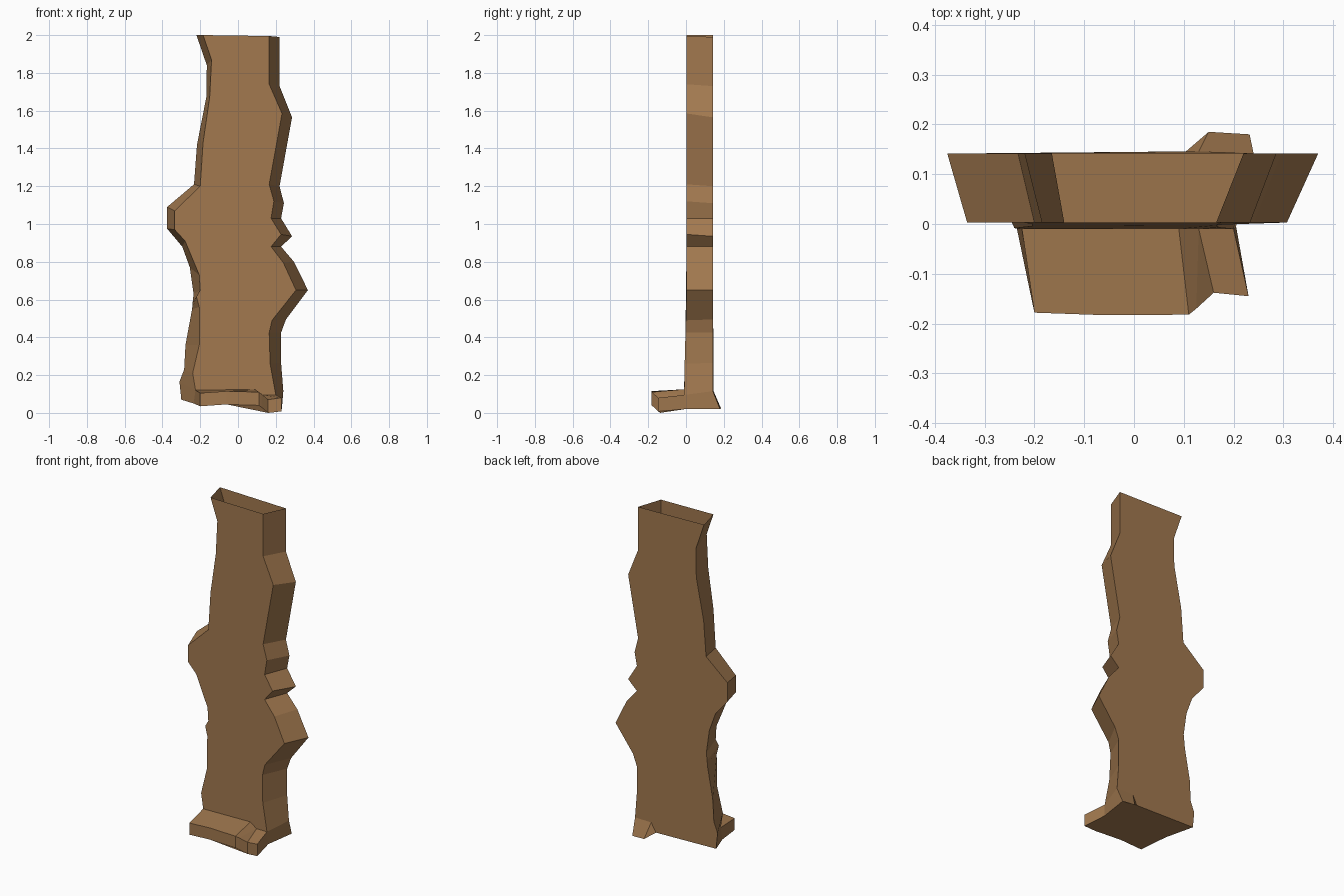
import bpy, bmesh

if "Cube" in bpy.data.objects:
    bpy.data.objects.remove(bpy.data.objects["Cube"])

# one flat colour
wood = bpy.data.materials.new("brown_wood")
wood.diffuse_color = (0.36, 0.19, 0.078, 1)
wood.use_nodes = True
wood.node_tree.nodes["Principled BSDF"].inputs["Base Color"].default_value = wood.diffuse_color

# jagged side outlines, top to bottom: front x, front z, back x, back z
LEFT = [(-.185, 2.0, -.22, 2.0), (-.14, 1.87, -.165, 1.84), (-.15, 1.67, -.168, 1.67),
        (-.185, 1.43, -.217, 1.42), (-.20, 1.2, -.233, 1.21), (-.335, 1.07, -.375, 1.09),
        (-.335, .97, -.375, .975), (-.28, .91, -.295, .88), (-.205, .73, -.255, .77),
        (-.20, .65, -.235, .63), (-.22, .615, -.24, .585), (-.205, .56, -.243, .55),
        (-.205, .36, -.278, .36), (-.24, .21, -.285, .23), (-.225, .12, -.31, .165)]
RIGHT = [(.165, 1.995, .22, 1.99), (.165, 1.74, .22, 1.73), (.233, 1.585, .286, 1.565),
         (.165, 1.21, .22, 1.2), (.19, 1.12, .243, 1.11), (.175, 1.03, .228, 1.03),
         (.228, .945, .286, .935), (.175, .88, .228, .88), (.24, .795, .296, .8),
         (.307, .65, .37, .65), (.18, .49, .254, .495), (.165, .425, .228, .425),
         (.17, .26, .228, .265), (.20, .095, .24, .115)]
# front foot outline: x, y, top z, bottom z
FOOT = [(-.20, -.178, .105, .035), (-.06, -.183, .115, .045), (.11, -.182, .11, .04),
        (.125, -.17, .10, .03), (.16, -.138, .07, .0), (.23, -.145, .08, .008)]

bm = bmesh.new()


def v(x, y, z):
    return bm.verts.new((x, y, z))


def front_y(z):
    return .003 - .013 * max(0, min(1, (.65 - z) / .5))


def side(rows):
    return ([v(a, front_y(b), b) for a, b, c, d in rows],
            [v(c, .142, d) for a, b, c, d in rows])


def strip(p, q):
    for i in range(len(p) - 1):
        bm.faces.new((p[i], p[i + 1], q[i + 1], q[i]))


fl, bl = side(LEFT)
fr, br = side(RIGHT)
foot_top = [v(x, y, t) for x, y, t, b in FOOT]
foot_low = [v(x, y, b) for x, y, t, b in FOOT]

# where the foot meets the trunk
m1, m2 = v(.09, -.01, .125), v(.13, -.01, .095)
left_front, left_back = v(-.235, -.01, .05), v(-.30, .142, .07)
right_front = v(.205, -.005, .02)

# small toe at the back
toe_in, toe_top = v(.10, .142, .06), v(.13, .146, .115)
toe_a, toe_b = v(.15, .185, .025), v(.232, .18, .02)

# trunk walls, top left open
strip(fl + [left_front], bl + [left_back])
strip(fr + [right_front], br + [toe_b])
bm.faces.new(fl + [m1, m2] + fr[::-1])
bm.faces.new(bl + [left_back, toe_in, toe_top] + br[::-1])

# foot top and rim
t = foot_top
bm.faces.new((fl[-1], t[0], t[1], t[2], m1))
bm.faces.new((m1, t[2], t[3], m2))
bm.faces.new((m2, t[3], t[4]))
bm.faces.new((m2, t[4], t[5], fr[-1]))
strip([fl[-1]] + t + [fr[-1]], [left_front] + foot_low + [right_front])

# back toe and underside
bm.faces.new((br[-1], toe_top, toe_a, toe_b))
bm.faces.new((toe_top, toe_in, toe_a))
bm.faces.new([left_front] + foot_low + [right_front, toe_b, toe_a, toe_in, left_back])

bmesh.ops.recalc_face_normals(bm, faces=bm.faces)
mesh = bpy.data.meshes.new("hollow_bark_trunk")
bm.to_mesh(mesh)
bm.free()
mesh.materials.append(wood)
bpy.context.collection.objects.link(bpy.data.objects.new("hollow_bark_trunk", mesh))
